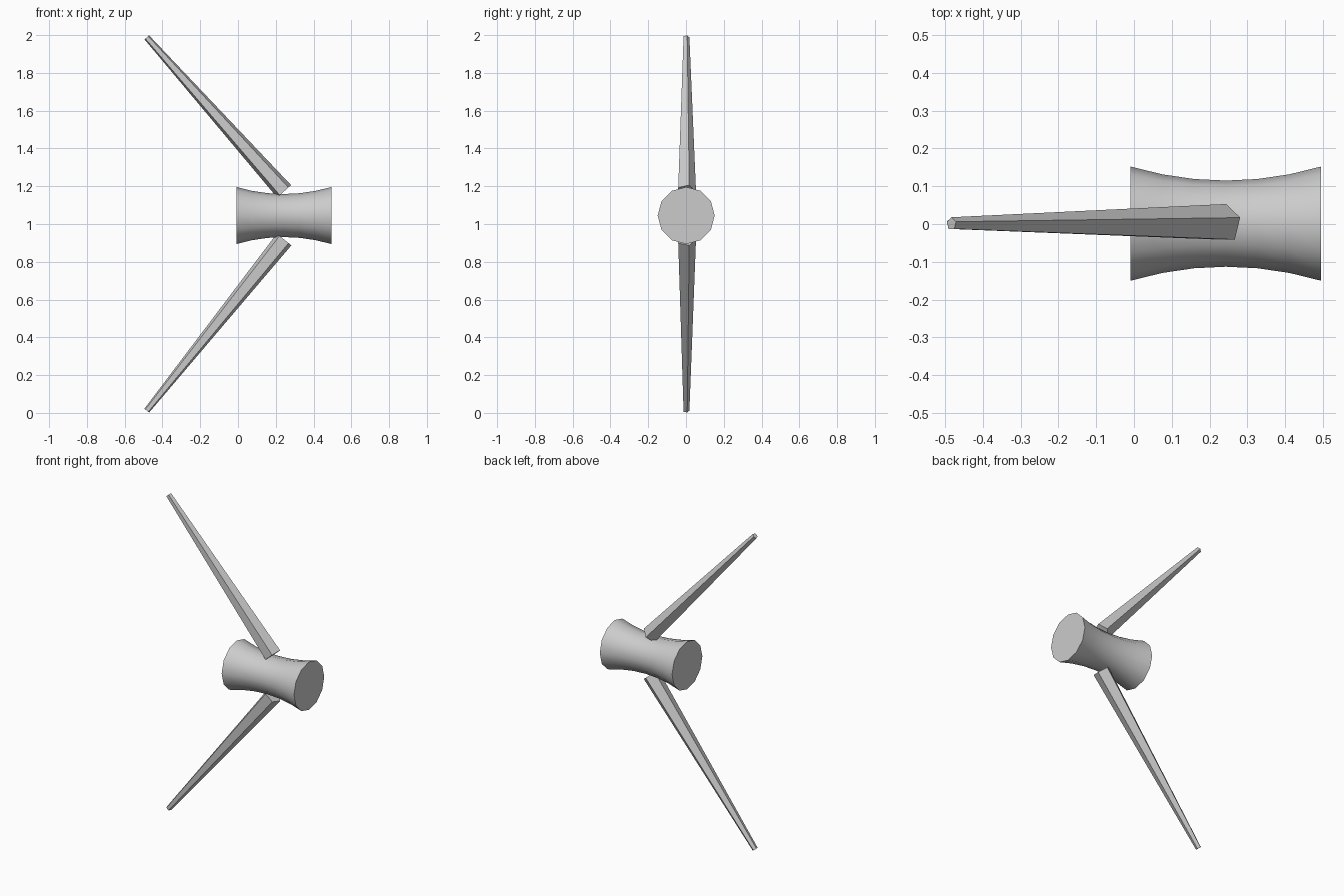
import bpy, math
from mathutils import Vector

cube = bpy.data.objects.get("Cube")
if cube:
    bpy.data.objects.remove(cube, do_unlink=True)

grey = bpy.data.materials.new("plain_grey")
grey.use_nodes = True
colour = (0.6, 0.6, 0.6, 1)
grey.diffuse_color = colour
grey.node_tree.nodes["Principled BSDF"].inputs["Base Color"].default_value = colour


def loft(name, rings):
    """Skin a list of equal rings of points and cap both ends."""
    n = len(rings[0])
    verts = [p for ring in rings for p in ring]
    faces = [(k * n + i, k * n + (i + 1) % n, (k + 1) * n + (i + 1) % n, (k + 1) * n + i)
             for k in range(len(rings) - 1) for i in range(n)]
    faces += [tuple(reversed(range(n))), tuple(range(len(verts) - n, len(verts)))]
    mesh = bpy.data.meshes.new(name)
    mesh.from_pydata(verts, [], faces)
    mesh.materials.append(grey)
    obj = bpy.data.objects.new(name, mesh)
    bpy.context.collection.objects.link(obj)
    return obj


def ring(centre, u, v, radius, sides):
    angles = [2 * math.pi * i / sides for i in range(sides)]
    return [centre + radius * (math.cos(a) * u + math.sin(a) * v) for a in angles]


Y, Z = Vector((0, 1, 0)), Vector((0, 0, 1))

# Waisted drum lying along x
steps = 6
drum_rings = []
for k in range(steps + 1):
    t = 2 * k / steps - 1
    centre = Vector((0.243 + 0.252 * t, 0.001, 1.045))
    drum_rings.append(ring(centre, Y, Z, 0.114 + 0.037 * t * t, 12))
drum = loft("drum", drum_rings)
bpy.ops.object.select_all(action="DESELECT")
drum.select_set(True)
bpy.context.view_layer.objects.active = drum
bpy.ops.object.shade_smooth_by_angle(angle=math.radians(40))

# Tapered five-sided rods, one above and one below the drum
for name, base_z, tip_z in (("upper_rod", 1.173, 1.988), ("lower_rod", 0.918, 0.012)):
    base, tip = Vector((0.244, 0.001, base_z)), Vector((-0.483, 0.001, tip_z))
    axis = (tip - base).normalized()
    side = Y.cross(axis)
    # axis = Y x side, so the ring winds outward along the rod
    loft(name, [ring(base, Y, -side, 0.052, 5), ring(tip, Y, -side, 0.017, 5)])
